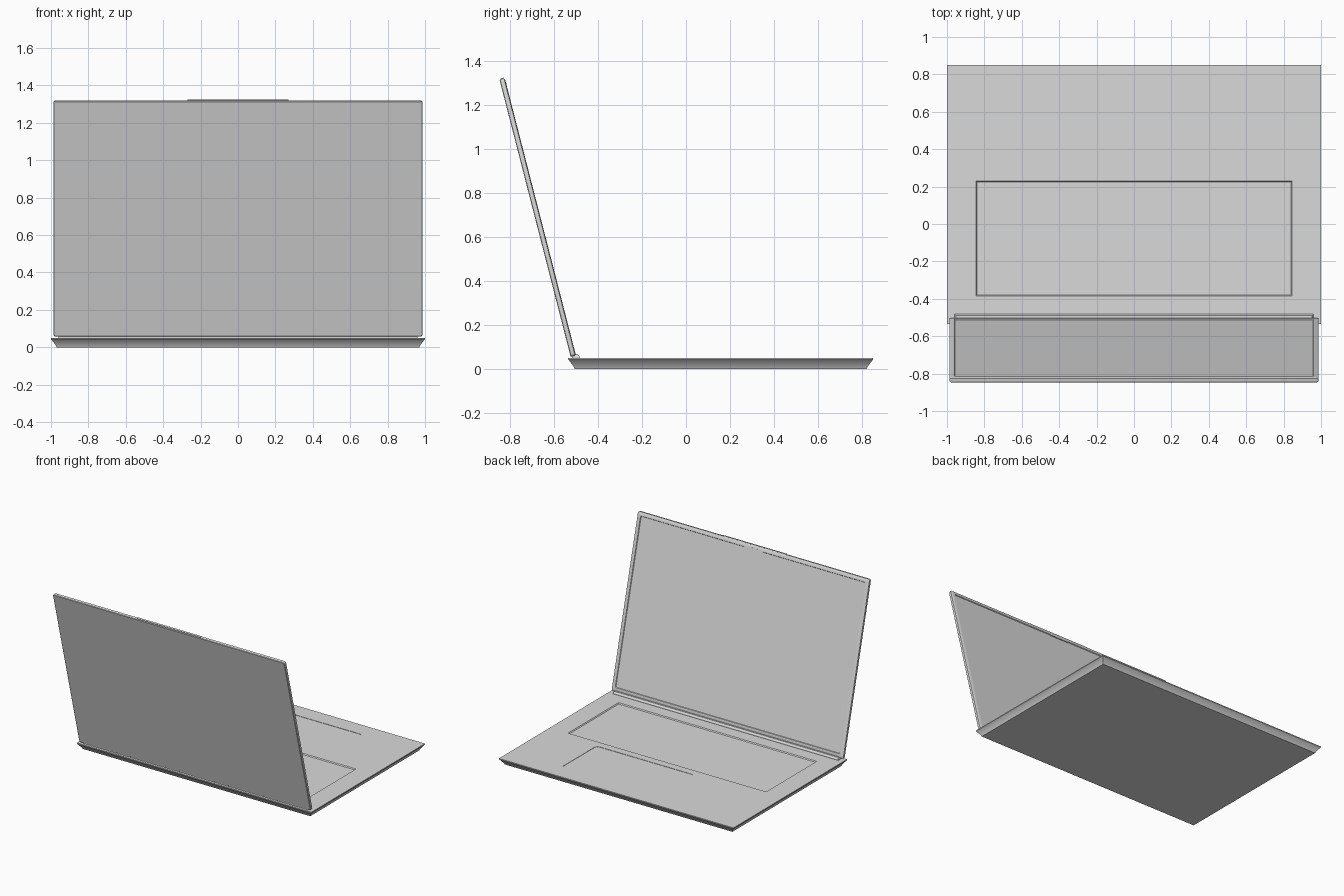
import bpy, bmesh, math
from mathutils import Matrix

if "Cube" in bpy.data.objects:
    bpy.data.objects.remove(bpy.data.objects["Cube"])

grey = bpy.data.materials.new("plain grey")
grey.diffuse_color = (0.7, 0.7, 0.7, 1)
grey.use_nodes = True
grey.node_tree.nodes["Principled BSDF"].inputs["Base Color"].default_value = grey.diffuse_color


def outline(x0, x1, y0, y1, r, seg=4):
    """Rectangle outline, with rounded corners when r > 0."""
    if r <= 0:
        return [(x1, y1), (x0, y1), (x0, y0), (x1, y0)]
    pts = []
    for k, (cx, cy) in enumerate([(x1 - r, y1 - r), (x0 + r, y1 - r),
                                  (x0 + r, y0 + r), (x1 - r, y0 + r)]):
        for i in range(seg + 1):
            a = math.pi / 2 * (k + i / seg)
            pts.append((cx + r * math.cos(a), cy + r * math.sin(a)))
    return pts


def loft(name, rect, layers, r=0.0, matrix=None):
    """Stack inset copies of a rectangle: layers are (inset, height)."""
    x0, x1, y0, y1 = rect
    bm = bmesh.new()
    rings = [[bm.verts.new((x, y, z)) for x, y in
              outline(x0 + d, x1 - d, y0 + d, y1 - d, r)] for d, z in layers]
    n = len(rings[0])
    for a, b in zip(rings, rings[1:]):
        for i in range(n):
            j = (i + 1) % n
            bm.faces.new((a[i], a[j], b[j], b[i]))
    bm.faces.new(rings[0][::-1])
    bm.faces.new(rings[-1])
    bmesh.ops.recalc_face_normals(bm, faces=bm.faces)
    me = bpy.data.meshes.new(name)
    bm.to_mesh(me)
    bm.free()
    me.materials.append(grey)
    ob = bpy.data.objects.new(name, me)
    bpy.context.collection.objects.link(ob)
    if matrix:
        ob.matrix_world = matrix
    return ob


def cut(target, cutter):
    """Subtract the cutter and remove it."""
    mod = target.modifiers.new("cut", 'BOOLEAN')
    mod.operation, mod.solver, mod.object = 'DIFFERENCE', 'EXACT', cutter
    bpy.context.view_layer.objects.active = target
    bpy.ops.object.modifier_apply(modifier=mod.name)
    bpy.data.objects.remove(cutter)


# base with undercut sides
base = loft("base", (-1, 1, -0.535, 0.85),
            [(0.03, 0), (0.025, 0.011), (0.003, 0.041), (0, 0.043), (0, 0.05)])

# keyboard well and trackpad outline
cut(base, loft("keyboard_cutter", (-0.845, 0.845, -0.385, 0.23),
               [(0.006, 0.043), (0, 0.05), (0, 0.07)]))
cut(base, loft("trackpad_cutter", (-0.275, 0.56, 0.29, 0.72),
               [(0, 0.0475), (0, 0.07)], r=0.03))

# hinge bar behind the keyboard
loft("hinge", (-0.96, 0.96, -0.517, -0.482),
     [(0, 0.045), (0, 0.056), (0.008, 0.068)])

# tilted lid: local y runs up the lid, local z points to its outer side
tilt = (Matrix.Translation((0, -0.524, 0.056))
        @ Matrix.Rotation(math.radians(104.4), 4, 'X'))
loft("lid", (-0.987, 0.987, 0, 1.3),
     [(0.003, 0), (0, -0.003), (0, -0.021), (0.008, -0.025),
      (0.028, -0.025), (0.031, -0.020)], r=0.012, matrix=tilt)

# thin raised strip on the lid's top edge and camera tab on the bezel
loft("lid_top_strip", (-0.27, 0.27, 1.29, 1.304),
     [(0, -0.006), (0, -0.02)], matrix=tilt)
loft("camera_tab", (-0.08, 0.08, 1.266, 1.28),
     [(0, -0.018), (0, -0.026)], matrix=tilt)

for ob in bpy.context.collection.objects:
    ob.select_set(True)
bpy.context.view_layer.objects.active = base
bpy.ops.object.shade_smooth_by_angle(angle=math.radians(25))
